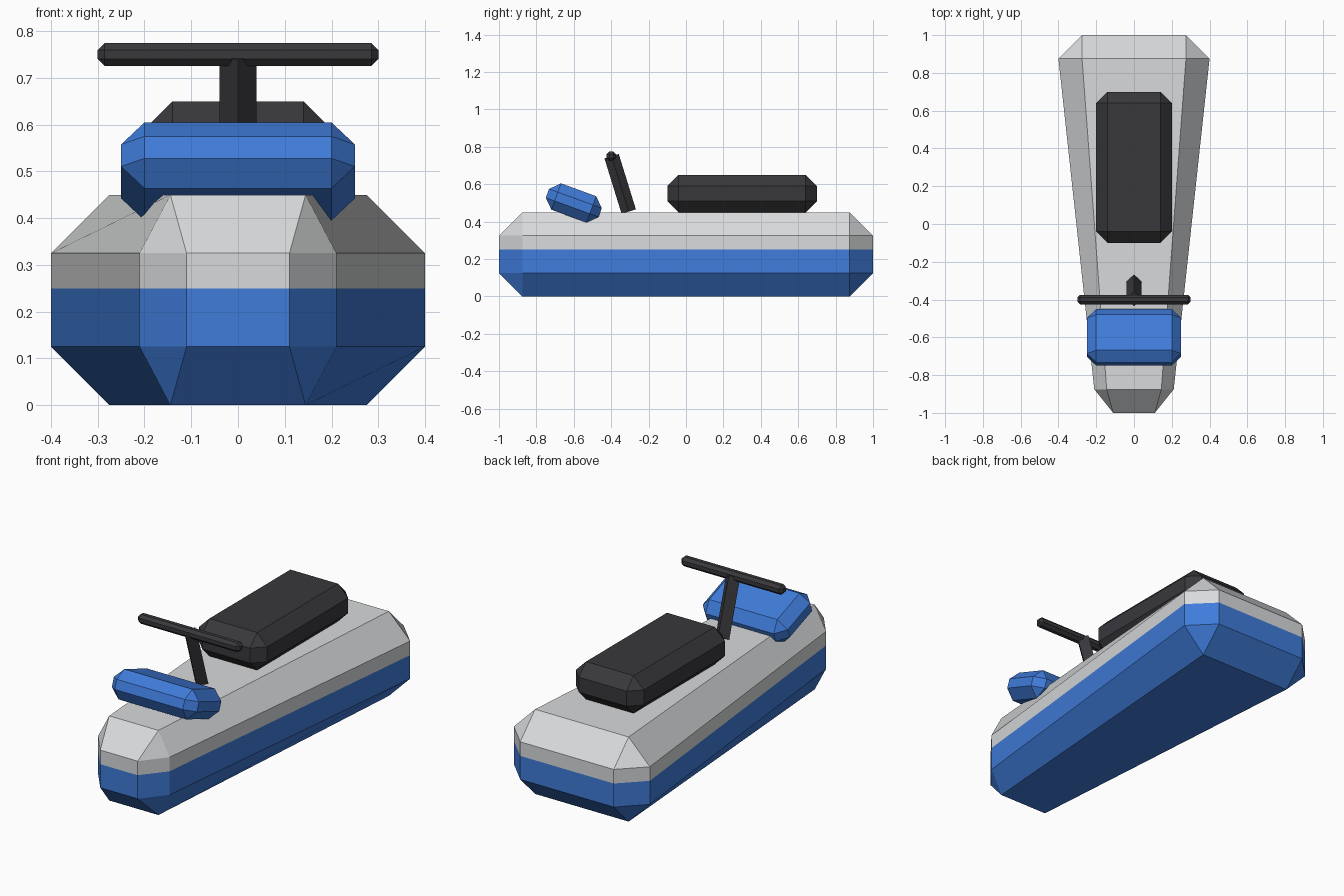
import bpy
import bmesh
from mathutils import Matrix

default = bpy.data.objects.get("Cube")
if default:
    bpy.data.objects.remove(default)


def material(name, rgb):
    mat = bpy.data.materials.new(name)
    mat.use_nodes = True
    mat.diffuse_color = (*rgb, 1)
    mat.node_tree.nodes["Principled BSDF"].inputs["Base Color"].default_value = (*rgb, 1)
    return mat


blue = material("bright blue", (0.05, 0.2, 0.7))
grey = material("light grey", (0.69, 0.7, 0.71))
black = material("soft black", (0.04, 0.04, 0.046))


def chamfered_box(size, chamfer):
    bm = bmesh.new()
    bmesh.ops.create_cube(bm, size=1)
    bmesh.ops.scale(bm, vec=size, verts=bm.verts)
    bmesh.ops.bevel(bm, geom=bm.edges[:], offset=chamfer, segments=1,
                    affect='EDGES', clamp_overlap=True)
    return bm


def add_part(name, bm, mats, location, tilt=0.0):
    bmesh.ops.recalc_face_normals(bm, faces=bm.faces)
    mesh = bpy.data.meshes.new(name)
    bm.to_mesh(mesh)
    bm.free()
    for mat in mats:
        mesh.materials.append(mat)
    obj = bpy.data.objects.new(name, mesh)
    obj.location = location
    obj.rotation_euler.x = tilt
    bpy.context.scene.collection.objects.link(obj)
    return obj


# Hull: chamfered block narrowing to the bow, blue below the paint line
hull = chamfered_box((0.8, 2.0, 0.45), 0.125)
for v in hull.verts:
    if v.co.y < -0.95:
        v.co.x *= 0.4
    elif v.co.y < 0:
        v.co.x *= 0.526
paint_line = 0.025
bmesh.ops.bisect_plane(hull, geom=hull.verts[:] + hull.edges[:] + hull.faces[:],
                       plane_co=(0, 0, paint_line), plane_no=(0, 0, 1))
for f in hull.faces:
    f.material_index = int(f.calc_center_median().z > paint_line)
add_part("hull", hull, [blue, grey], (0, 0, 0.225))

# Seat
add_part("seat", chamfered_box((0.4, 0.8, 0.2), 0.06), [black], (0, 0.3, 0.55))

# Front cowl, nose tipped up
add_part("front_cowl", chamfered_box((0.5, 0.3, 0.15), 0.05), [blue],
         (0, -0.6, 0.5), -0.349)

# Steering stem: four-sided post with an edge facing forward
stem = bmesh.new()
bmesh.ops.create_cone(stem, cap_ends=True, segments=4, radius1=0.04,
                      radius2=0.04, depth=0.31, matrix=Matrix.Identity(4))
add_part("steering_stem", stem, [black], (0, -0.352, 0.602), 0.3)

# Handlebar
add_part("handlebar", chamfered_box((0.6, 0.05, 0.05), 0.015), [black], (0, -0.4, 0.75))
